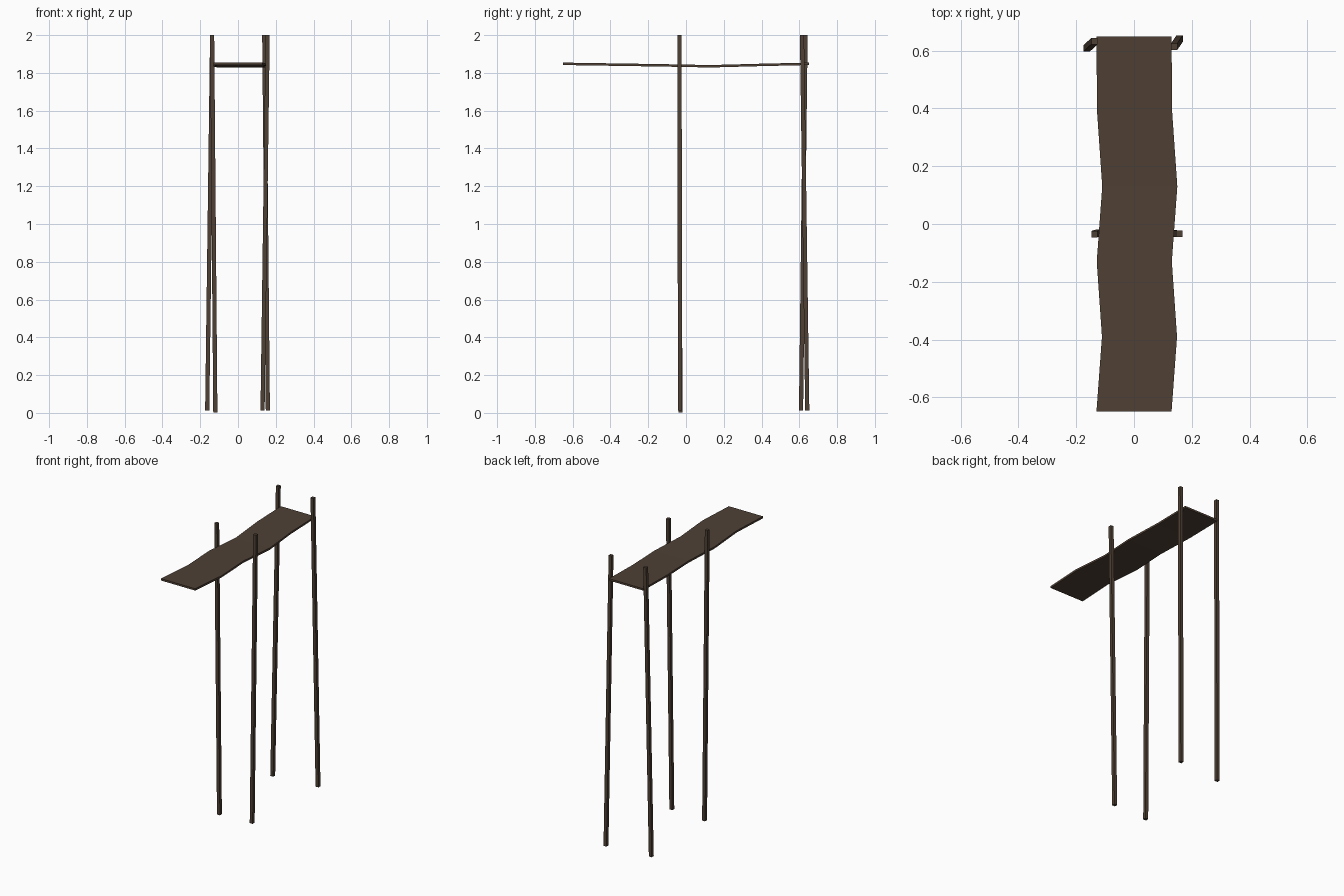
import bpy, bmesh
from mathutils import Vector

if "Cube" in bpy.data.objects:
    bpy.data.objects.remove(bpy.data.objects["Cube"])

wood = bpy.data.materials.new("dark brown wood")
wood.diffuse_color = (0.078, 0.052, 0.035, 1)
wood.use_nodes = True
wood.node_tree.nodes["Principled BSDF"].inputs["Base Color"].default_value = wood.diffuse_color


def loft(name, rings):
    """Solid skinned through four-cornered rings, capped at both ends."""
    bm = bmesh.new()
    loops = [[bm.verts.new(p) for p in ring] for ring in rings]
    for a, b in zip(loops, loops[1:]):
        for i in range(4):
            j = (i + 1) % 4
            bm.faces.new((a[i], a[j], b[j], b[i]))
    bm.faces.new(loops[0])
    bm.faces.new(loops[-1])
    bmesh.ops.recalc_face_normals(bm, faces=bm.faces)
    mesh = bpy.data.meshes.new(name)
    bm.to_mesh(mesh)
    bm.free()
    mesh.materials.append(wood)
    ob = bpy.data.objects.new(name, mesh)
    bpy.context.collection.objects.link(ob)
    return ob


CORNERS = ((-1, -1), (1, -1), (1, 1), (-1, 1))

# Warped plank: (y, sideways shift, centre height)
path = [(-0.65, 0, 1.848), (-0.39, 0.019, 1.844), (-0.13, 0.001, 1.840),
        (0.13, 0.02, 1.835), (0.39, 0.002, 1.842), (0.65, 0, 1.848)]
loft("plank", [[(x + 0.13 * u, y, z + 0.0065 * v) for u, v in CORNERS]
               for y, x, z in path])

# Slightly leaning square posts: bottom and top centres
posts = {
    "front_left_post": ((-0.12, -0.03, 0.003), (-0.137, -0.035, 2.0)),
    "front_right_post": ((0.13, -0.032, 0.012), (0.157, -0.034, 2.0)),
    "back_left_post": ((-0.163, 0.609, 0.012), (-0.137, 0.633, 2.0)),
    "back_right_post": ((0.158, 0.642, 0.012), (0.139, 0.614, 2.0)),
}
for name, ends in posts.items():
    loft(name, [[Vector(c) + Vector((0.011 * u, 0.011 * v, 0))
                 for u, v in CORNERS] for c in ends])
